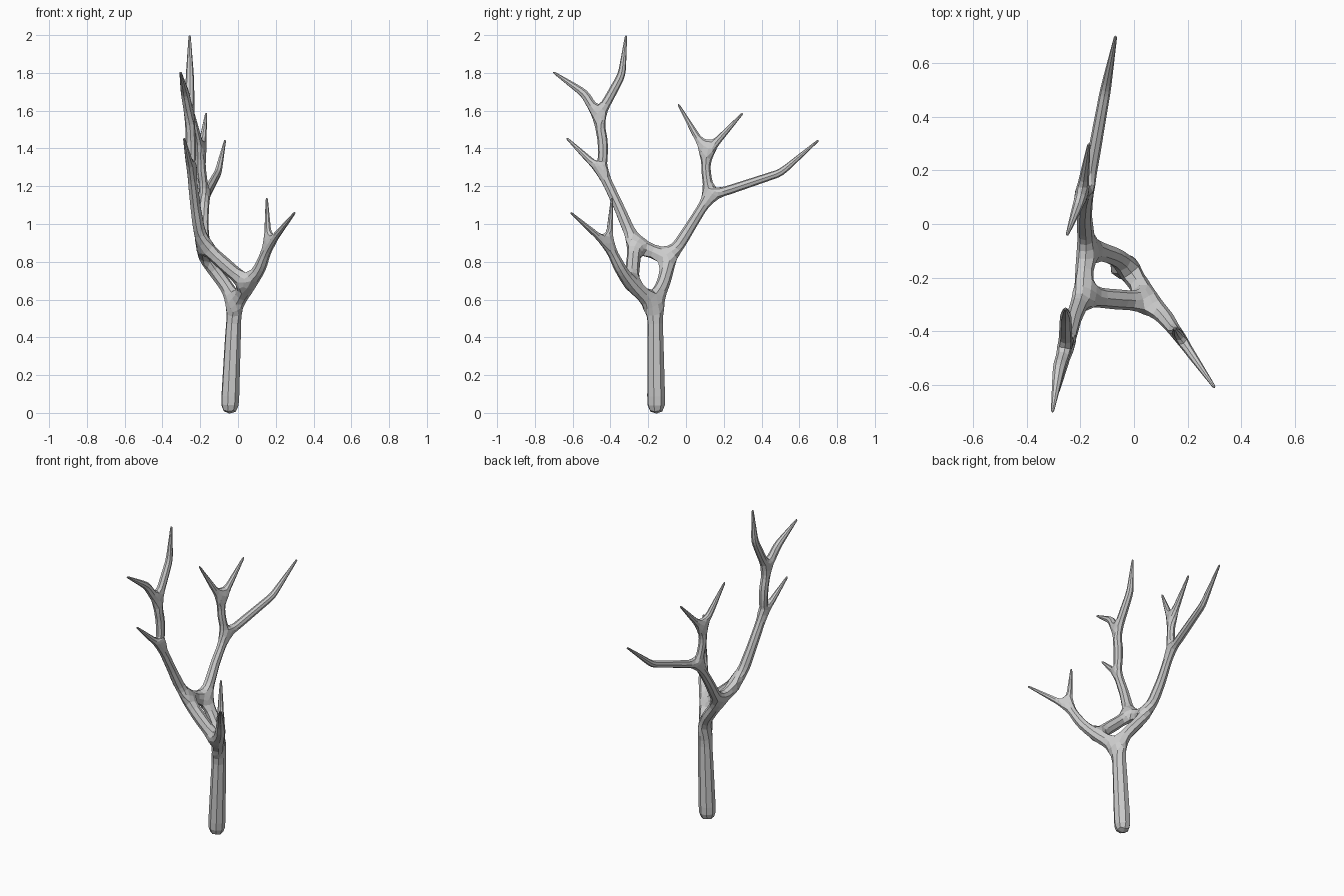
import bpy

# Skeleton joints: name -> (x, y, z, radius)
J = {
    "base": (-0.045, -0.157, -0.012, 0.055), "trunk": (-0.022, -0.163, 0.51, 0.045),
    "fork": (-0.016, -0.168, 0.58, 0.045),
    # front right limb
    "a1": (0.060, -0.29, 0.670, 0.042), "a2": (0.118, -0.350, 0.768, 0.034),
    "a3": (0.160, -0.408, 0.885, 0.026),
    "a_tip1": (0.152, -0.392, 1.14, 0.006), "a_tip2": (0.302, -0.612, 1.062, 0.006),
    # rear limb
    "b0": (-0.06, -0.125, 0.67, 0.038), "b1": (-0.178, -0.08, 0.820, 0.039),
    "b2": (-0.185, 0.032, 1.00, 0.030), "b3": (-0.175, 0.122, 1.145, 0.028),
    "b4": (-0.106, 0.503, 1.272, 0.022), "b_tip1": (-0.068, 0.703, 1.445, 0.006),
    "b5": (-0.195, 0.105, 1.29, 0.026), "b6": (-0.195, 0.108, 1.375, 0.028),
    "b_tip2": (-0.25, -0.042, 1.636, 0.006), "b_tip3": (-0.168, 0.301, 1.588, 0.006),
    # front left limb
    "c1": (-0.195, -0.272, 0.895, 0.040), "c2": (-0.225, -0.355, 1.09, 0.031),
    "c3": (-0.245, -0.440, 1.27, 0.029), "c_tip1": (-0.286, -0.633, 1.456, 0.006),
    "c4": (-0.25, -0.440, 1.44, 0.029), "c5": (-0.255, -0.465, 1.56, 0.030),
    "c6": (-0.255, -0.340, 1.79, 0.023), "c_tip2": (-0.256, -0.317, 2.0, 0.006),
    "c7": (-0.28, -0.535, 1.69, 0.026), "c_tip3": (-0.305, -0.704, 1.805, 0.006),
}
CHAINS = [
    "base trunk fork a1 a2 a3 a_tip1", "a3 a_tip2",
    "fork b0 b1 b2 b3 b4 b_tip1", "b3 b5 b6 b_tip2", "b6 b_tip3",
    "a1 c1 c2 c3 c4 c5 c6 c_tip2", "c3 c_tip1", "c5 c7 c_tip3",
    "b1 c1",
]

names = list(J)
edges = []
for chain in CHAINS:
    ids = [names.index(n) for n in chain.split()]
    edges += list(zip(ids, ids[1:]))

# Branching tree skinned around the skeleton
mesh = bpy.data.meshes.new("branching_tree")
mesh.from_pydata([J[n][:3] for n in names], edges, [])
tree = bpy.data.objects.new("branching_tree", mesh)
bpy.context.collection.objects.link(tree)
bpy.context.view_layer.objects.active = tree
tree.select_set(True)
skin = tree.modifiers.new("skin", 'SKIN')
skin.branch_smoothing = 0.3
for n, sv in zip(names, mesh.skin_vertices[0].data):
    sv.radius = (J[n][3], J[n][3])
    sv.use_root = n == "base"
sub = tree.modifiers.new("rounding", 'SUBSURF')
sub.levels = sub.render_levels = 1
